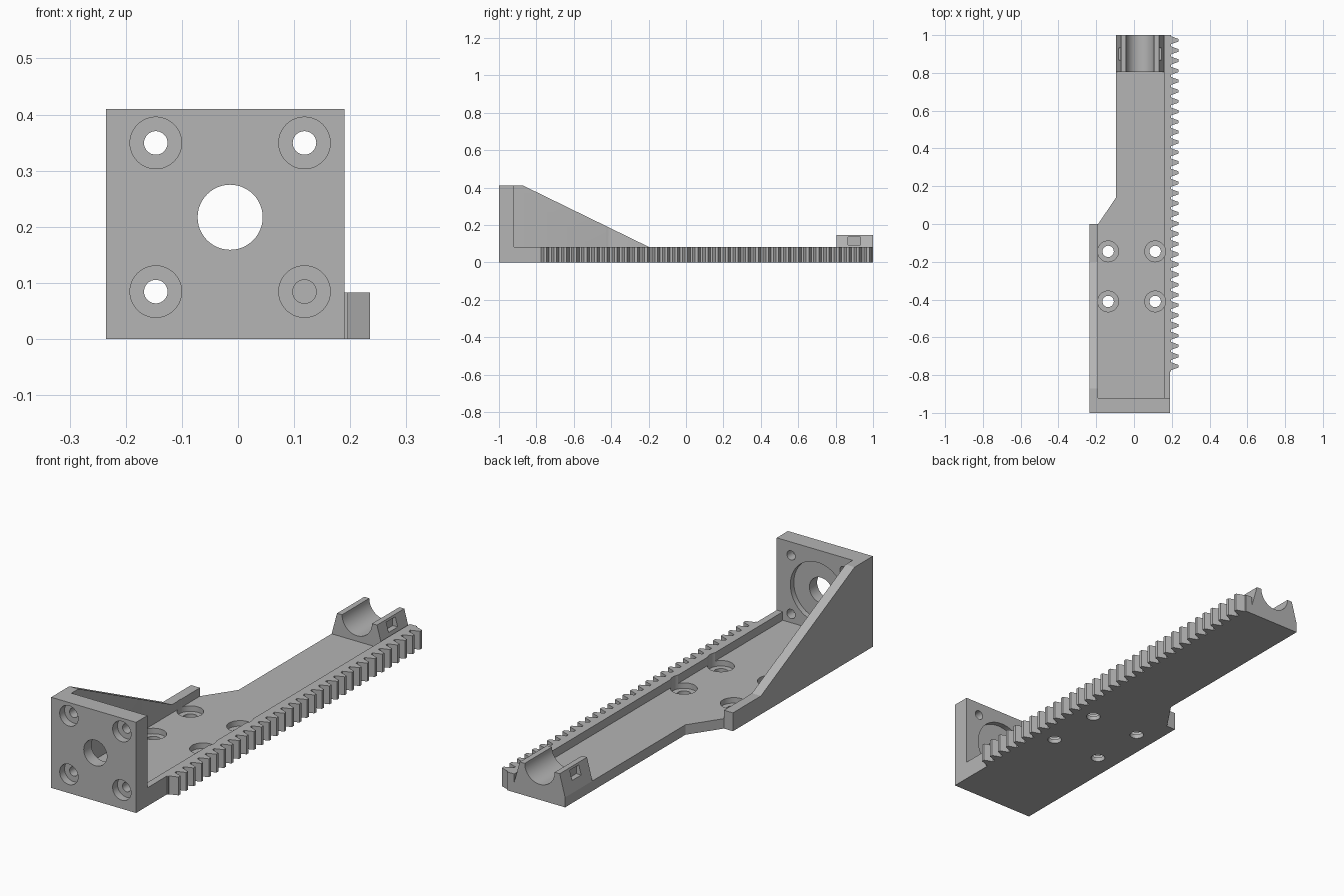
import bpy, math
from mathutils import Vector

cube = bpy.data.objects.get("Cube")
if cube:
    bpy.data.objects.remove(cube, do_unlink=True)

grey = bpy.data.materials.new("plain grey")
grey.use_nodes = True
COLOR = (0.46, 0.46, 0.46, 1)
grey.diffuse_color = COLOR
grey.node_tree.nodes["Principled BSDF"].inputs["Base Color"].default_value = COLOR

AXES = {
    "x": lambda a, b, t: (t, a, b),   # profile in y, z
    "y": lambda a, b, t: (a, t, b),   # profile in x, z
    "z": lambda a, b, t: (a, b, t),   # profile in x, y
}


def prism(name, profile, axis, lo, hi):
    """Extrude a closed 2D profile along an axis."""
    place, n = AXES[axis], len(profile)
    verts = [place(a, b, t) for t in (lo, hi) for a, b in profile]
    faces = [list(range(n)), list(range(2 * n - 1, n - 1, -1))]
    faces += [[i, i + n, (i + 1) % n + n, (i + 1) % n] for i in range(n)]
    mesh = bpy.data.meshes.new(name)
    mesh.from_pydata(verts, [], faces)
    # Turn faces outwards using the signed volume
    volume = sum(Vector(verts[f[0]]).dot(Vector(verts[f[i]]).cross(Vector(verts[f[i + 1]])))
                 for f in faces for i in range(1, len(f) - 1))
    if volume < 0:
        mesh.flip_normals()
    mesh.materials.append(grey)
    obj = bpy.data.objects.new(name, mesh)
    bpy.context.collection.objects.link(obj)
    return obj


def rect(a0, a1, b0, b1):
    return [(a0, b0), (a1, b0), (a1, b1), (a0, b1)]


def circle(a, b, r, n=48):
    return [(a + r * math.cos(2 * math.pi * i / n), b + r * math.sin(2 * math.pi * i / n))
            for i in range(n)]


def activate(obj):
    bpy.ops.object.select_all(action="DESELECT")
    obj.select_set(True)
    bpy.context.view_layer.objects.active = obj


def cut(obj, *args):
    """Subtract a prism from a part."""
    cutter = prism("cutter", *args)
    cutter.hide_render = True
    mod = obj.modifiers.new("cut", "BOOLEAN")
    mod.operation, mod.solver, mod.object = "DIFFERENCE", "EXACT", cutter
    activate(obj)
    bpy.ops.object.modifier_apply(modifier=mod.name)
    bpy.data.objects.remove(cutter, do_unlink=True)


LEFT, INNER_LEFT, INNER_RIGHT, RIGHT = -0.235, -0.19, 0.16, 0.19
NARROW, FLOOR, RIM, PLATE_BACK = -0.095, 0.045, 0.083, -0.92

# Base floor, narrowing toward the back
base = prism("base_floor", [(INNER_LEFT, PLATE_BACK), (INNER_RIGHT, PLATE_BACK), (INNER_RIGHT, 1),
                            (NARROW, 1), (NARROW, 0.14), (INNER_LEFT, 0)], "z", 0, FLOOR)

# Sloping side wall
wall = prism("side_wall", [(PLATE_BACK, 0), (0, 0), (0, RIM), (-0.2, RIM),
                           (-0.87, 0.41), (PLATE_BACK, 0.41)], "x", LEFT, INNER_LEFT)

# Toothed rail
TEETH, START, ROOT, TIP = 33, -0.78, 0.196, 0.235
pitch = (1 - START) / TEETH
profile = [(INNER_RIGHT, 1), (INNER_RIGHT, PLATE_BACK), (RIGHT, PLATE_BACK), (RIGHT, START), (ROOT, START)]
for i in range(TEETH):
    mid = START + (i + 0.5) * pitch
    profile += [(ROOT, mid - 0.39 * pitch), (TIP, mid - 0.13 * pitch),
                (TIP, mid + 0.13 * pitch), (ROOT, mid + 0.39 * pitch)]
profile.append((ROOT, 1))
rail = prism("toothed_rail", profile, "z", 0, RIM)

# Counterbored holes through the floor
for x in (-0.137, 0.112):
    for y in (-0.145, -0.41):
        cut(base, circle(x, y, 0.03), "z", -0.1, 0.2)
        cut(base, circle(x, y, 0.055), "z", 0.02, 0.2)
        cut(rail if x > 0 else wall, circle(x, y, 0.055), "z", 0.02, 0.2)

# Upright mounting plate with centre bore, rear recess and corner screw holes
plate = prism("mounting_plate", rect(LEFT, RIGHT, 0, 0.41), "y", -1, PLATE_BACK)
CX, CZ, SPREAD = -0.014, 0.217, 0.1325
cut(plate, circle(CX, CZ, 0.058), "y", -1.1, -0.8)
cut(plate, circle(CX, CZ, 0.136, 64), "y", -0.945, -0.8)
for sx in (-1, 1):
    for sz in (-1, 1):
        x, z = CX + sx * SPREAD, CZ + sz * SPREAD
        cut(plate, circle(x, z, 0.021, 32), "y", -1.1, -0.8)
        cut(plate, circle(x, z, 0.046), "y", -1.1, -0.965)

# Rod cradle with a half-round groove and tie slots
cradle = prism("rod_cradle", [(NARROW, FLOOR), (INNER_RIGHT, FLOOR), (0.132, 0.145), (-0.068, 0.145)],
               "y", 0.805, 1)
cut(cradle, circle(0.032, 0.145, 0.075, 64), "y", 0.7, 1.1)
for x0, x1 in ((-0.2, -0.058), (0.122, 0.25)):
    cut(cradle, rect(x0, x1, 0.092, 0.135), "y", 0.867, 0.932)

# Smooth bores, crisp edges
for obj in (base, wall, rail, plate, cradle):
    activate(obj)
    bpy.ops.object.shade_smooth_by_angle(angle=math.radians(20))
